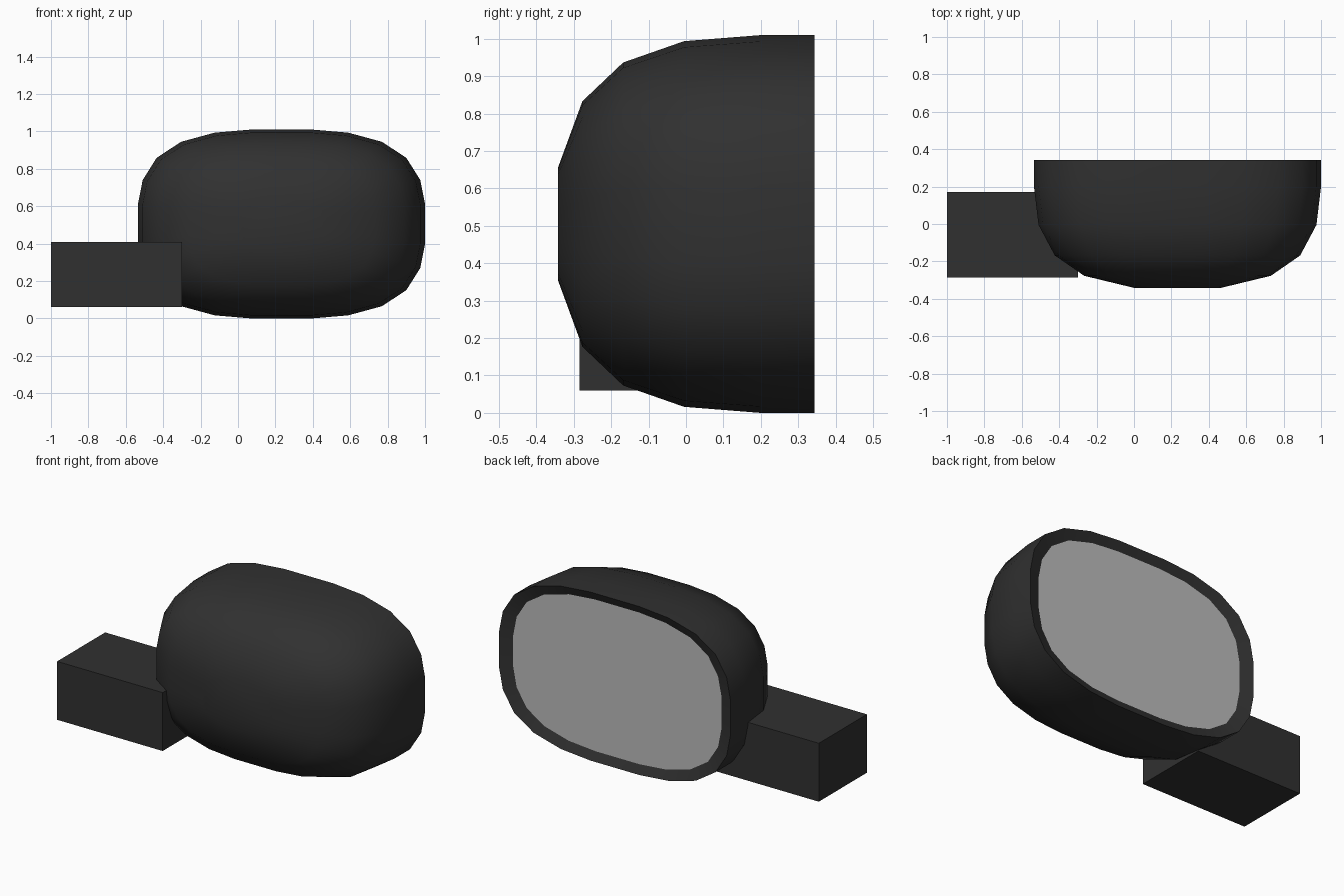
import bpy, bmesh

if "Cube" in bpy.data.objects:
    bpy.data.objects.remove(bpy.data.objects["Cube"])

CX, CZ, HX, HZ = 0.2325, 0.505, 0.7675, 0.505


def material(name, c):
    m = bpy.data.materials.new(name)
    m.diffuse_color = (c, c, c, 1)
    m.use_nodes = True
    m.node_tree.nodes["Principled BSDF"].inputs["Base Color"].default_value = m.diffuse_color
    return m


black = material("black_plastic", 0.03)
glass = material("mirror_glass", 0.5)

# rounded-rectangle outline: one quadrant, mirrored around
quad = [(1, .21), (.967, .465), (.87, .70), (.70, .87), (.465, .967), (.21, 1)]
outline = (quad + [(-x, z) for x, z in reversed(quad)]
           + [(-x, -z) for x, z in quad] + [(x, -z) for x, z in reversed(quad)])


def loft(name, sections, mat, cap_first=True):
    """Skin scaled copies of the outline; each section is (scale, y)."""
    bm = bmesh.new()
    rings = [[bm.verts.new((CX + x * s * HX, y, CZ + z * s * HZ)) for x, z in outline]
             for s, y in sections]
    n = len(outline)
    for a, b in zip(rings, rings[1:]):
        for i in range(n):
            j = (i + 1) % n
            bm.faces.new((a[i], a[j], b[j], b[i]))
    if cap_first:
        bm.faces.new(rings[0][::-1])
    me = bpy.data.meshes.new(name)
    # front cap looks towards -y, walls outward
    bm.normal_update()
    if len(rings) > 1 and rings[0][0].link_faces[0].normal.x < 0:
        bmesh.ops.reverse_faces(bm, faces=bm.faces[:])
    bm.to_mesh(me)
    bm.free()
    ob = bpy.data.objects.new(name, me)
    bpy.context.collection.objects.link(ob)
    me.materials.append(mat)
    return ob


# domed housing with an inward-sloping rim around the glass
housing = loft("mirror_housing",
               [(.30, -.342), (.65, -.277), (.855, -.168), (.968, -.005),
                (1, .20), (1, .343), (.90, .318)], black)
bpy.ops.object.select_all(action='DESELECT')
housing.select_set(True)
bpy.context.view_layer.objects.active = housing
bpy.ops.object.shade_smooth_by_angle(angle=0.8)

# reflective glass facing the back
loft("mirror_glass", [(.90, .318)], glass)

# mounting arm block
bpy.ops.mesh.primitive_cube_add(size=1, location=(-.65, -.0575, .235))
arm = bpy.context.object
arm.name = "mounting_arm"
arm.scale = (.70, .455, .35)
arm.data.materials.append(black)
